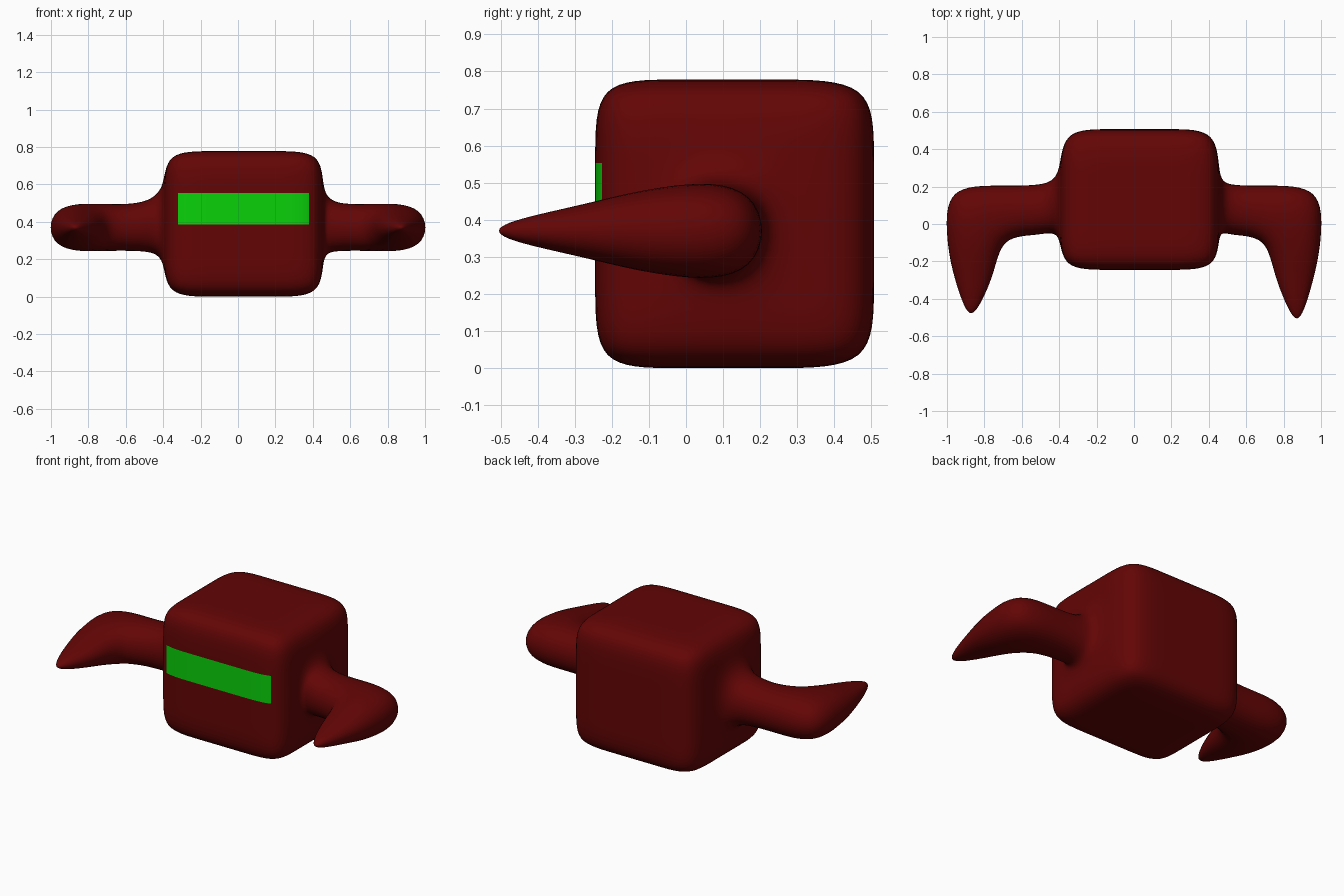
import bpy, bmesh
from mathutils import Vector

if "Cube" in bpy.data.objects:
    bpy.data.objects.remove(bpy.data.objects["Cube"])


def material(name, color):
    m = bpy.data.materials.new(name)
    m.diffuse_color = (*color, 1)
    m.use_nodes = True
    m.node_tree.nodes["Principled BSDF"].inputs["Base Color"].default_value = m.diffuse_color
    return m


red = material("dark red", (0.125, 0.0015, 0.0015))
green = material("bright green", (0.003, 0.64, 0.003))

# Body cage: a box with four levels on each axis
LX = (-0.39, -0.14, 0.2, 0.45)
LY = (-0.245, -0.04, 0.25, 0.507)
LZ = (0.0, 0.21, 0.58, 0.778)
bm = bmesh.new()
grid = {}


def corner(key):
    if key not in grid:
        grid[key] = bm.verts.new((LX[key[0]], LY[key[1]], LZ[key[2]]))
    return grid[key]


sockets = {}
for axis in range(3):
    u, v = (axis + 1) % 3, (axis + 2) % 3
    for end in (0, 3):
        for i in range(3):
            for j in range(3):
                ring = []
                for di, dj in ((0, 0), (1, 0), (1, 1), (0, 1)):
                    k = [0, 0, 0]
                    k[axis], k[u], k[v] = end, i + di, j + dj
                    ring.append(corner(tuple(k)))
                if axis == 0 and i == j == 1:
                    sockets[end] = ring      # left open for the arm
                else:
                    bm.faces.new(ring)


def bridge(a, b):
    for i in range(4):
        j = (i + 1) % 4
        bm.faces.new((a[i], a[j], b[j], b[i]))


# Arms with forward-curving claws
Z = 0.37
for end, side, tip in ((0, -1, -0.495), (3, 1, -0.525)):
    last = sockets[end]
    for x in (0.51, 0.70, 1.018):
        ring = [bm.verts.new((side * x, y, z)) for y, z in
                ((-0.075, Z - 0.135), (0.217, Z - 0.135), (0.217, Z + 0.135), (-0.075, Z + 0.135))]
        if x < 1:
            bridge(last, ring)
            last = ring
    # Elbow: closed at the back, top, bottom and end, open at the front
    for i in range(3):
        bm.faces.new((last[i], last[i + 1], ring[i + 1], ring[i]))
    bm.faces.new(ring)
    claw = [last[0], ring[0], ring[3], last[3]]
    for y, x, hx, hz in ((-0.27, 0.857, 0.122, 0.078), (tip, 0.872, 0.022, 0.02)):
        nxt = [bm.verts.new((side * (x + sx * hx), y, Z + sz * hz))
               for sx, sz in ((-1, -1), (1, -1), (1, 1), (-1, 1))]
        bridge(claw, nxt)
        claw = nxt
    bm.faces.new(claw)

bmesh.ops.recalc_face_normals(bm, faces=bm.faces)
cage = bpy.data.meshes.new("body_with_arms")
bm.to_mesh(cage)
bm.free()
cage.materials.append(red)
cage.materials.append(green)
body = bpy.data.objects.new("body_with_arms", cage)
bpy.context.collection.objects.link(body)

# Smooth the cage
sub = body.modifiers.new("smooth", 'SUBSURF')
sub.levels = sub.render_levels = 3
bpy.context.view_layer.update()
smooth = bpy.data.meshes.new_from_object(body.evaluated_get(bpy.context.evaluated_depsgraph_get()))
body.modifiers.clear()
body.data = smooth

# Cut the visor stripe into the front
X0, X1, Z0, Z1 = -0.32, 0.38, 0.385, 0.553
bm = bmesh.new()
bm.from_mesh(smooth)


def is_front(f):
    c = f.calc_center_median()
    return c.y < -0.12 and -0.42 < c.x < 0.47 and f.normal.y < -0.1


for co, no in (((X0, 0, 0), (1, 0, 0)), ((X1, 0, 0), (1, 0, 0)),
               ((0, 0, Z0), (0, 0, 1)), ((0, 0, Z1), (0, 0, 1))):
    bm.normal_update()
    faces = [f for f in bm.faces if is_front(f)]
    geom = faces + list({e for f in faces for e in f.edges}) + list({v for f in faces for v in f.verts})
    bmesh.ops.bisect_plane(bm, geom=geom, plane_co=Vector(co), plane_no=Vector(no))
bm.normal_update()
for f in bm.faces:
    f.smooth = True
    c = f.calc_center_median()
    f.material_index = int(is_front(f) and X0 < c.x < X1 and Z0 < c.z < Z1)
bm.to_mesh(smooth)
bm.free()
